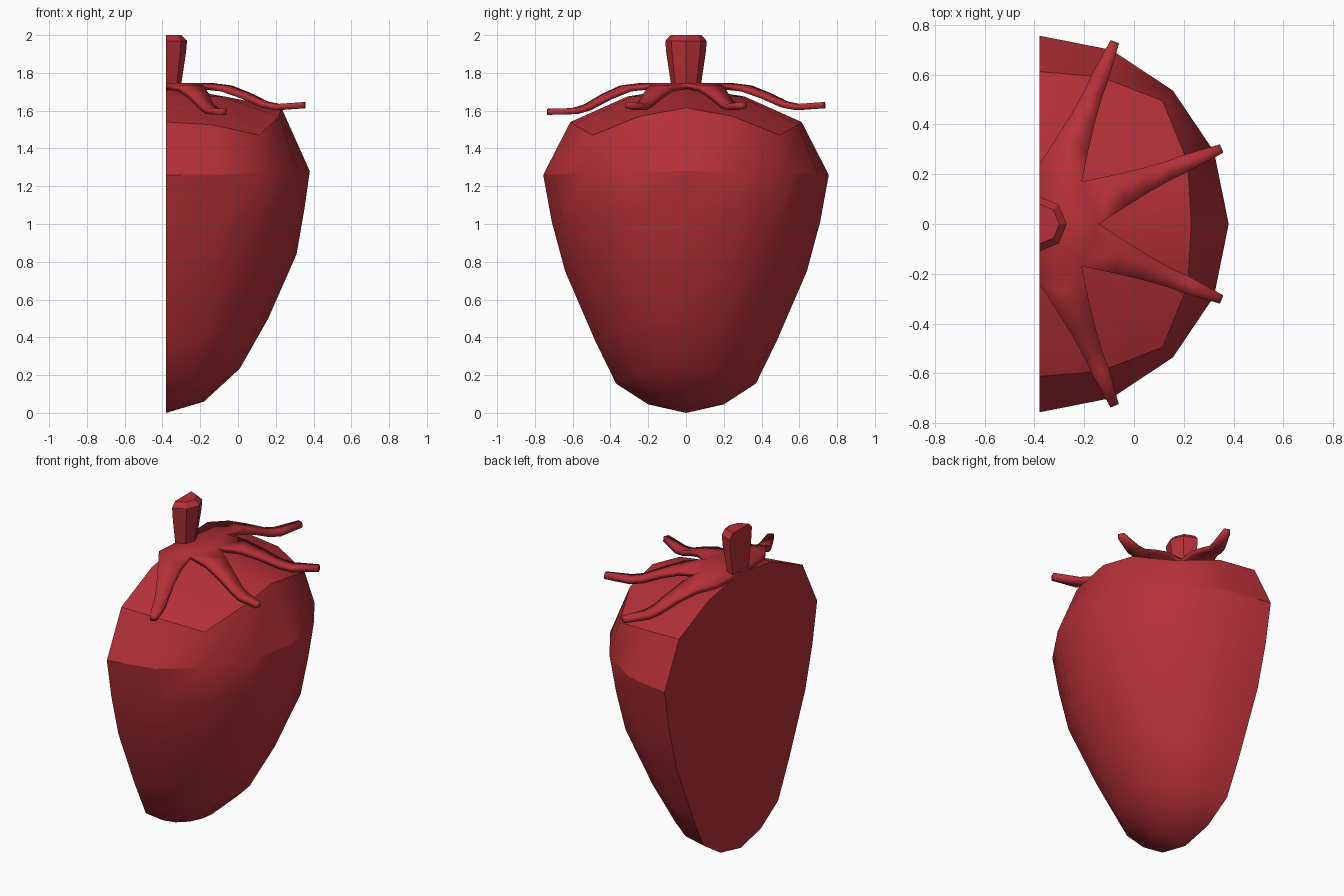
import bpy, bmesh, math
from mathutils import Vector

old = bpy.data.objects.get("Cube")
if old:
    bpy.data.objects.remove(old, do_unlink=True)

CUT_X = -0.38   # plane of the flat cut, through the fruit's axis

red = bpy.data.materials.new("berry_red")
red.use_nodes = True
red.diffuse_color = (0.47, 0.03, 0.04, 1)
red.node_tree.nodes["Principled BSDF"].inputs["Base Color"].default_value = red.diffuse_color


def polar(r, angle, z):
    return Vector((CUT_X + r * math.cos(angle), r * math.sin(angle), z))


def finish(bm, name, smooth_angle=30):
    bmesh.ops.remove_doubles(bm, verts=bm.verts, dist=0.0005)
    bmesh.ops.recalc_face_normals(bm, faces=bm.faces)
    mesh = bpy.data.meshes.new(name)
    bm.to_mesh(mesh)
    bm.free()
    mesh.materials.append(red)
    obj = bpy.data.objects.new(name, mesh)
    bpy.context.collection.objects.link(obj)
    bpy.ops.object.select_all(action='DESELECT')
    obj.select_set(True)
    bpy.context.view_layer.objects.active = obj
    bpy.ops.object.shade_smooth_by_angle(angle=math.radians(smooth_angle))
    return obj


def half_lathe(name, bottom, rings, top, smooth_angle=30):
    """Half solid from rings of points, closed by poles and a flat cut face."""
    bm = bmesh.new()
    low, high = (bm.verts.new((CUT_X, 0, z)) for z in (bottom, top))
    loops = [[bm.verts.new(p) for p in ring] for ring in rings]
    for i in range(len(loops[0]) - 1):
        bm.faces.new((low, loops[0][i + 1], loops[0][i]))
        bm.faces.new((high, loops[-1][i], loops[-1][i + 1]))
        for a, b in zip(loops, loops[1:]):
            bm.faces.new((a[i], a[i + 1], b[i + 1], b[i]))
    bm.faces.new([low] + [l[0] for l in loops] + [high] + [l[-1] for l in reversed(loops)])
    return finish(bm, name, smooth_angle)


# Fruit body: belly rings blend from the side profile to the cut profile
side = [(.20, .06), (.39, .235), (.54, .50), (.69, .84), (.73, 1.07), (.76, 1.28)]
edge = [(.20, .045), (.37, .155), (.48, .38), (.64, .75), (.71, 1.01), (.756, 1.26)]
shoulder = [(.61, 1.615), (.645, 1.57), (.70, 1.47), (.64, 1.525), (.612, 1.54)]
angles = [math.radians(22.5 * k) for k in range(-4, 5)]
rings = []
for (r0, z0), (r1, z1) in zip(side, edge):
    blend = [math.sin(a) ** 2 for a in angles]
    rings.append([polar(r0 + (r1 - r0) * t, a, z0 + (z1 - z0) * t)
                  for a, t in zip(angles, blend)])
rings.append([polar(shoulder[abs(k)][0], a, shoulder[abs(k)][1])
              for k, a in zip(range(-4, 5), angles)])
rings.append([polar(.31, a, 1.675) for a in angles])
half_lathe("berry_body", 0, rings, 1.725)

# Stem: half octagonal stalk that widens to a bevelled top
stem_profile = [(.075, 1.71), (.105, 1.91), (.11, 1.97), (.08, 2.0)]
stem_angles = [math.radians(45 * k) for k in range(-2, 3)]
half_lathe("stem", 1.70, [[polar(r, a, z) for a in stem_angles] for r, z in stem_profile], 2.0)

# Leaf crown: four pointed leaves joined in a star, then thickened
stations = [(.222, .092, 1.747), (.35, .068, 1.733), (.46, .05, 1.695),
            (.57, .037, 1.648), (.64, .035, 1.635), (.79, .018, 1.645)]
bm = bmesh.new()
for k in range(4):
    a = math.radians(-67.5 + 45 * k)
    along = Vector((math.cos(a), math.sin(a), 0))
    across = Vector((-along.y, along.x, 0))
    droop = .035 if k == 0 else 0
    rows = []
    for s, w, z in stations:
        drop = droop * max(0, (s - .4) / .39)
        mid = Vector((CUT_X, 0, z - drop)) + along * s
        rows.append([bm.verts.new(mid - across * w), bm.verts.new(mid + across * w)])
    bm.faces.new([bm.verts.new((CUT_X, 0, 1.735))] + rows[0])
    for p, q in zip(rows, rows[1:]):
        bm.faces.new((p[0], q[0], q[1], p[1]))
crown = finish(bm, "leaf_crown", 35)
thick = crown.modifiers.new("thickness", 'SOLIDIFY')
thick.thickness = 0.032
thick.offset = -1
